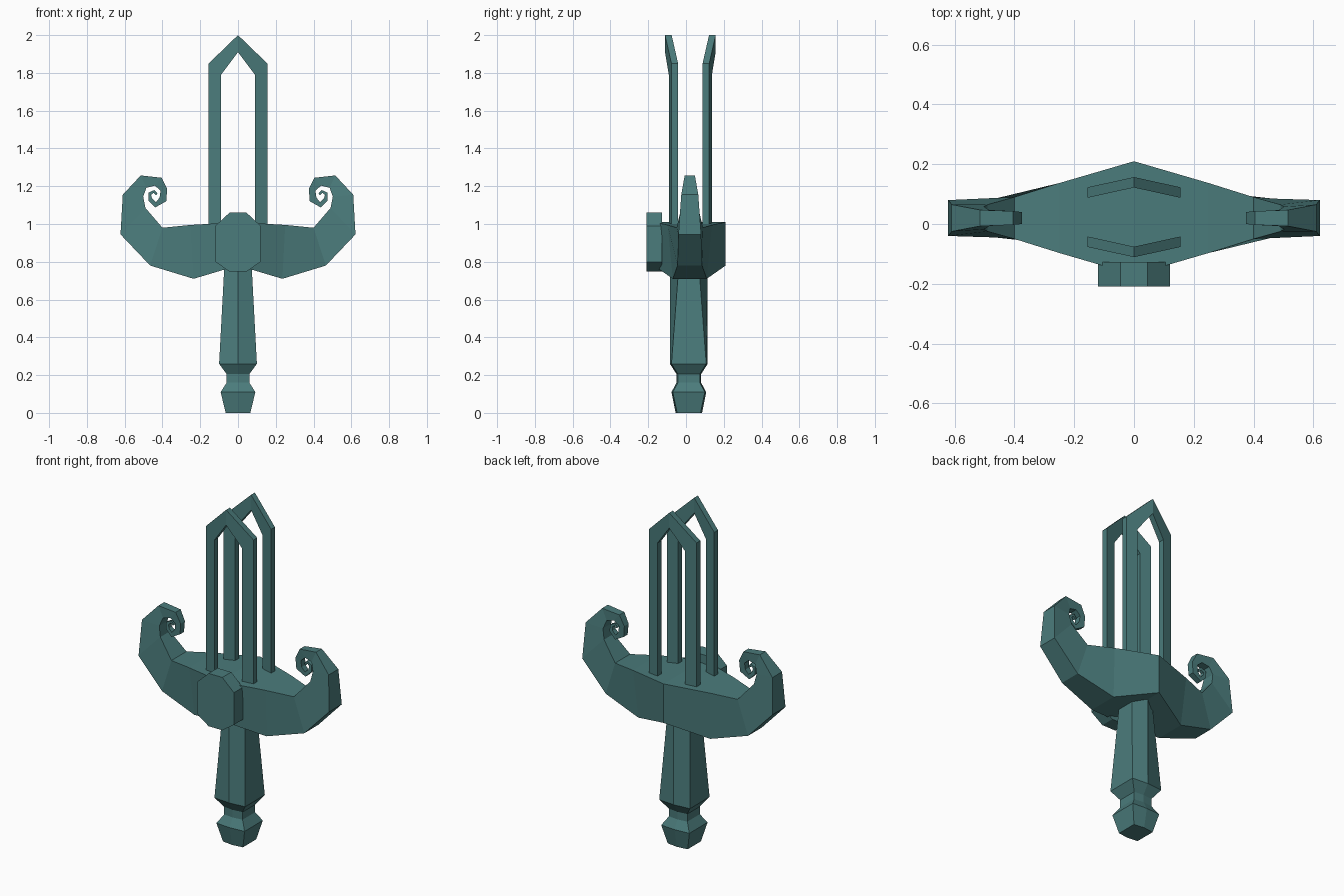
import bpy, bmesh, math

if "Cube" in bpy.data.objects:
    bpy.data.objects.remove(bpy.data.objects["Cube"])

CY = 0.02  # the body's own mid-plane in y


def loft(name, rings):
    """Skin a chain of equal-sized vertex rings and cap both ends."""
    bm = bmesh.new()
    rows = [[bm.verts.new(p) for p in ring] for ring in rings]
    n = len(rows[0])
    for a, b in zip(rows, rows[1:]):
        for i in range(n):
            j = (i + 1) % n
            bm.faces.new((a[i], a[j], b[j], b[i]))
    bm.faces.new(rows[0])
    bm.faces.new(rows[-1][::-1])
    bmesh.ops.recalc_face_normals(bm, faces=bm.faces)
    mesh = bpy.data.meshes.new(name)
    bm.to_mesh(mesh)
    bm.free()
    mat = bpy.data.materials.get("teal") or bpy.data.materials.new("teal")
    mat.diffuse_color = (0.07, 0.20, 0.20, 1)
    mat.use_nodes = True
    mat.node_tree.nodes["Principled BSDF"].inputs["Base Color"].default_value = mat.diffuse_color
    mesh.materials.append(mat)
    obj = bpy.data.objects.new(name, mesh)
    bpy.context.collection.objects.link(obj)
    return obj


def mirrored(half):
    """Chain of sections starting on x = 0, extended to the other side."""
    flip = [[(-x, y, z) for x, y, z in ring] for ring in half[:0:-1]]
    return flip + half


# Guard with scrolled ends: outer x, z, half depth, inner x, z, half depth
guard = [
    (0, .78, .19, 0, 1.01, .19),
    (.235, .71, .09, .25, .995, .117),
    (.465, .78, .065, .40, .98, .07),
    (.622, .945, .06, .49, 1.085, .045),
    (.61, 1.155, .045, .502, 1.145, .038),
    (.515, 1.257, .027, .485, 1.192, .027),
    (.405, 1.245, .023, .44, 1.203, .023),
    (.375, 1.185, .02, .41, 1.177, .02),
    (.38, 1.12, .018, .415, 1.14, .018),
    (.438, 1.088, .016, .435, 1.115, .016),
    (.475, 1.125, .014, .455, 1.135, .014),
    (.475, 1.165, .012, .46, 1.155, .012),
    (.443, 1.18, .01, .446, 1.165, .01),
    (.425, 1.16, .008, .435, 1.153, .008),
]
loft("guard", mirrored([
    [(ox, CY - oh, oz), (ox, CY + oh, oz), (ix, CY + ih, iz), (ix, CY - ih, iz)]
    for ox, oz, oh, ix, iz, ih in guard]))

# Two open blade frames, creased along the middle
frame = [(0, 2.0, 0, 1.91), (.155, 1.85, .09, 1.79), (.155, .985, .09, .985)]
for name, side in (("front_blade_frame", -1), ("back_blade_frame", 1)):
    def y(x, d):
        return .023 + side * (.134 - d - .22 * x)
    loft(name, mirrored([
        [(ox, y(ox, 0), oz), (ox, y(ox, .035), oz),
         (ix, y(ix, .035), iz), (ix, y(ix, 0), iz)]
        for ox, oz, ix, iz in frame]))

# Octagonal boss on the front of the guard
quarter = [(.045, 1.06), (.12, .99), (.12, .80), (.045, .748)]
octagon = quarter + [(-x, z) for x, z in quarter[::-1]]
loft("front_boss", [[(x, yy, z) for x, z in octagon] for yy in (-.21, -.127)])

# Six-sided grip and pommel: z, half width, depth to crease, depth at corners
grip = [
    (0, .065, .07, .062), (.11, .092, .092, .085), (.16, .06, .065, .058),
    (.205, .06, .065, .058), (.26, .10, .10, .092), (.82, .07, .10, .05),
]
loft("grip_and_pommel", [
    [(w, .015 - c, z), (w, .015 + c, z), (0, .015 + d, z),
     (-w, .015 + c, z), (-w, .015 - c, z), (0, .015 - d, z)]
    for z, w, d, c in grip])
